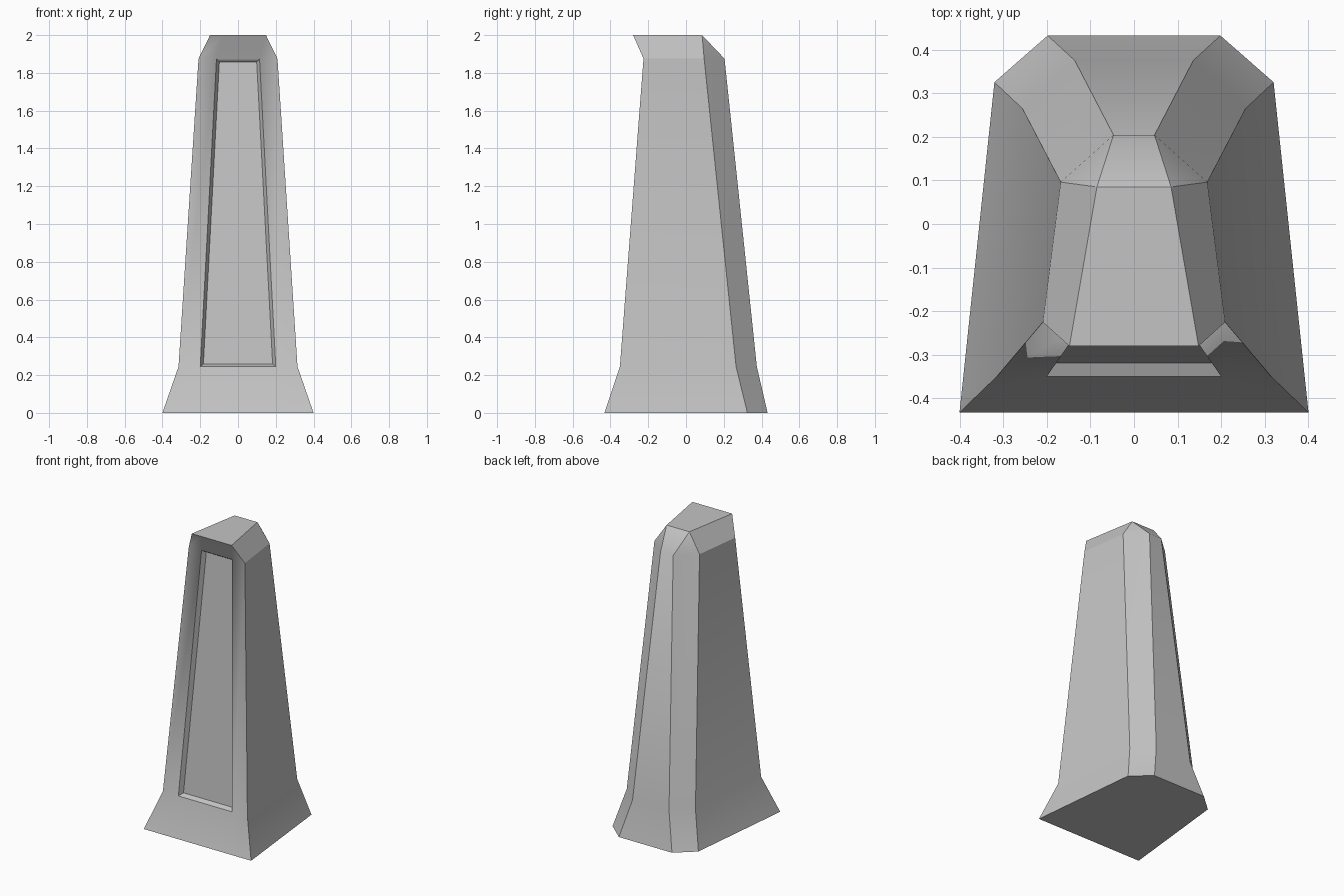
import bpy, bmesh
from math import radians

if "Cube" in bpy.data.objects:
    bpy.data.objects.remove(bpy.data.objects["Cube"], do_unlink=True)

stone = bpy.data.materials.new("plain grey stone")
stone.use_nodes = True
grey = (0.55, 0.55, 0.55, 1)
stone.diffuse_color = grey
stone.node_tree.nodes["Principled BSDF"].inputs["Base Color"].default_value = grey

# Half outlines per level: panel edge, front corner, side chamfer, back chamfer
foot, shoulder, neck, crown = 0, 0.245, 1.875, 2
levels = [
    (foot, [(0.25, -0.432), (0.4, -0.432), (0.32, 0.325), (0.198, 0.432)]),
    (shoulder, [(0.2, -0.35), (0.315, -0.35), (0.256, 0.265), (0.136, 0.375)]),
    (neck, [(0.114, -0.225), (0.209, -0.225), (0.168, 0.096), (0.047, 0.204)]),
    (crown, [(0.08, -0.28), (0.148, -0.28), (0.085, 0.085), (0.085, 0.085)]),
]

bm = bmesh.new()
rings = []
for z, half in levels:
    outline = half + [(-x, y) for x, y in reversed(half)]
    rings.append([bm.verts.new((x, y, z)) for x, y in outline])

# Walls between neighbouring levels, then the two ends
panel = None
for level, (low, high) in enumerate(zip(rings, rings[1:])):
    for i in range(len(low)):
        j = (i + 1) % len(low)
        face = bm.faces.new((low[i], low[j], high[j], high[i]))
        if level == 1 and j == 0:
            panel = face
bm.faces.new(list(reversed(rings[0])))
bm.faces.new(rings[-1])

# Sunken front panel
bm.normal_update()
bmesh.ops.inset_individual(bm, faces=[panel], thickness=0.016, depth=-0.03,
                           use_even_offset=True)

# Bring the rear chamfers to a point at the crown
bmesh.ops.remove_doubles(bm, verts=bm.verts[:], dist=0.0005)
bmesh.ops.recalc_face_normals(bm, faces=bm.faces[:])

# Crisp corners, soft bends at the foot and neck, crisp side caps
for face in bm.faces:
    face.smooth = True
for edge in bm.edges:
    a, b = (v.co for v in edge.verts)
    middle = (a + b) / 2
    level_edge = abs(a.z - b.z) < 0.001
    side_cap = level_edge and abs(middle.z - neck) < 0.01 and abs(middle.x) > 0.18
    limit = radians(42 if level_edge else 30)
    edge.smooth = edge.calc_face_angle(0) < limit and not side_cap

mesh = bpy.data.meshes.new("pillar")
bm.to_mesh(mesh)
bm.free()
mesh.materials.append(stone)
pillar = bpy.data.objects.new("pillar", mesh)
bpy.context.collection.objects.link(pillar)
